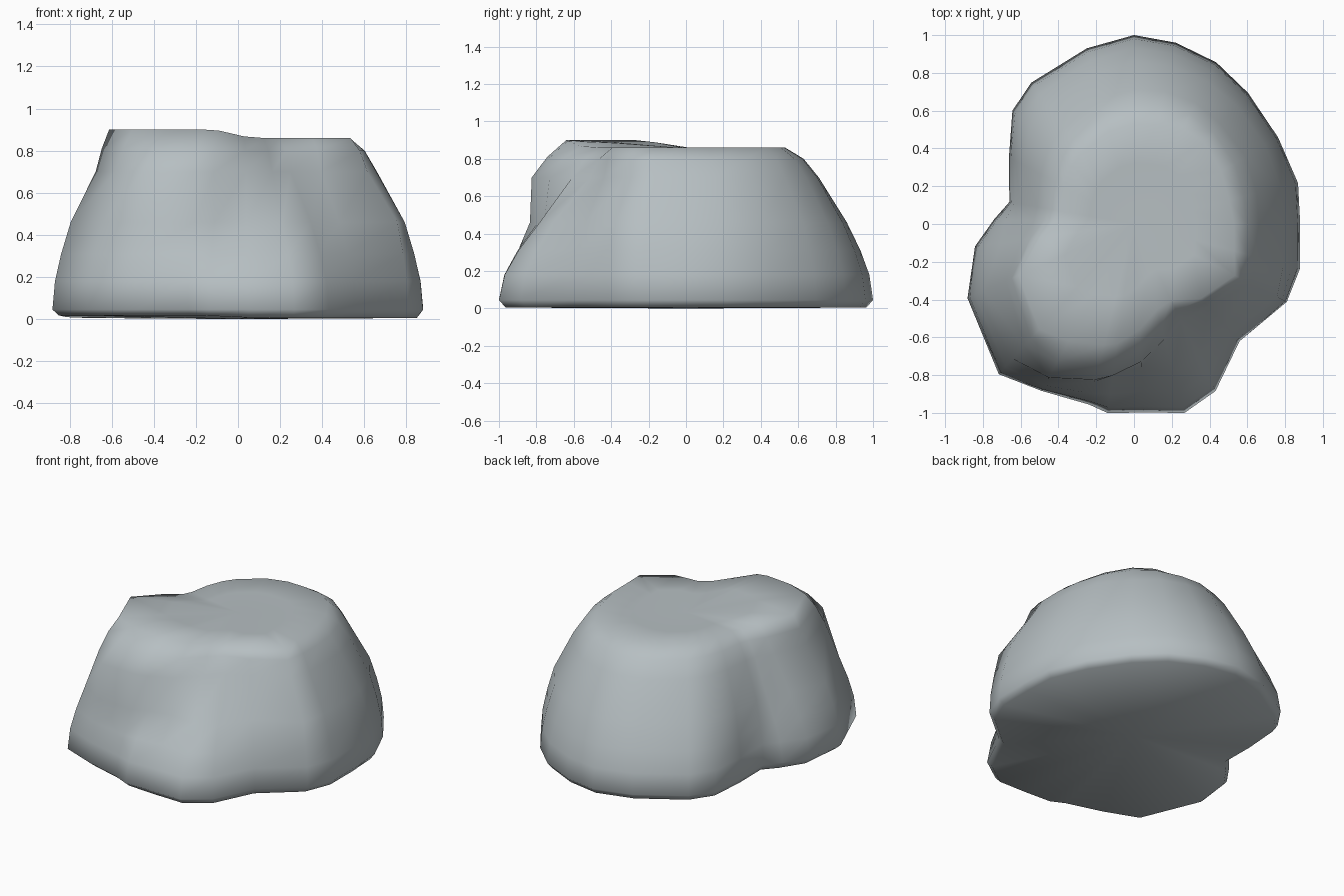
import bpy, bmesh, math

if "Cube" in bpy.data.objects:
    bpy.data.objects.remove(bpy.data.objects["Cube"])

# Directions of the contour points, in degrees from +x, closer together at the clefts
ANGLES = [0, 14, 31, 49, 63, 77, 90, 105, 126, 137, 152, 170, 178,
          188, 204, 228, 241, 256, 262, 273, 285, 296, 312, 333, 345]
# Contours: distance from the centre in each direction
FOOT = [.88, .895, .89, .92, .96, .985, 1.0, .963, .925, .88, .75, .67, .74,
        .85, .965, 1.07, 1.01, .985, 1.01, 1.0, 1.035, .984, .835, .908, .91]
WAIST = [.79, .80, .81, .83, .85, .86, .86, .82, .77, .75, .67, .61, .62,
         .71, .87, .96, .94, .86, .80, .76, .81, .79, .72, .85, .82]
SHOULDER = [.66, .67, .69, .70, .72, .72, .71, .68, .63, .61, .56, .52, .53,
            .60, .74, .87, .93, .85, .81, .73, .63, .57, .59, .69, .68]
RIM = [.53, .52, .54, .57, .57, .54, .53, .51, .47, .45, .42, .40, .42,
       .50, .67, .75, .71, .66, .64, .56, .47, .45, .53, .60, .55]
N = len(ANGLES)


def mix(a, b, t):
    return [p + (q - p) * t for p, q in zip(a, b)]


def lobe(angle):
    """1 on the raised front-left lobe, fading to 0 at its sides."""
    return max(0.0, min(1.0, (angle - 182) / 18, (276 - angle) / 16))


stone = bpy.data.materials.new("pale grey stone")
stone.diffuse_color = (0.47, 0.52, 0.54, 1)
stone.use_nodes = True
stone.node_tree.nodes["Principled BSDF"].inputs["Base Color"].default_value = stone.diffuse_color

# Rings from the underside up to the plateau: contour, height, extra lobe height
rings = [
    ([r * 0.965 for r in FOOT], 0.005, 0.012),
    (FOOT, 0.045, 0.0),
    (mix(FOOT, WAIST, 0.14), 0.18, 0.0),
    (mix(FOOT, WAIST, 0.48), 0.31, 0.0),
    (WAIST, 0.46, 0.0),
    (SHOULDER, 0.70, 0.0),
    (mix(SHOULDER, RIM, 0.45), 0.80, 0.01),
    (RIM, 0.86, 0.04),
    ([r * 0.6 for r in RIM], 0.858, 0.03),
]

bm = bmesh.new()
loops = []
for radii, z, lift in rings:
    loop = []
    for angle, r in zip(ANGLES, radii):
        a = math.radians(angle)
        loop.append(bm.verts.new((r * math.cos(a), r * math.sin(a), z + lift * lobe(angle))))
    loops.append(loop)

# Sides
for low, high in zip(loops, loops[1:]):
    for i in range(N):
        j = (i + 1) % N
        bm.faces.new((low[i], low[j], high[j], high[i]))

# Plateau and underside
top = bm.verts.new((0, 0, 0.856))
under = bm.verts.new((0, 0, 0.0))
for i in range(N):
    j = (i + 1) % N
    bm.faces.new((loops[-1][i], loops[-1][j], top))
    bm.faces.new((loops[0][j], loops[0][i], under))

mesh = bpy.data.meshes.new("boulder")
bm.to_mesh(mesh)
bm.free()
mesh.materials.append(stone)
boulder = bpy.data.objects.new("boulder", mesh)
bpy.context.collection.objects.link(boulder)
bpy.context.view_layer.objects.active = boulder
boulder.select_set(True)
bpy.ops.object.shade_smooth_by_angle(angle=math.radians(65))
